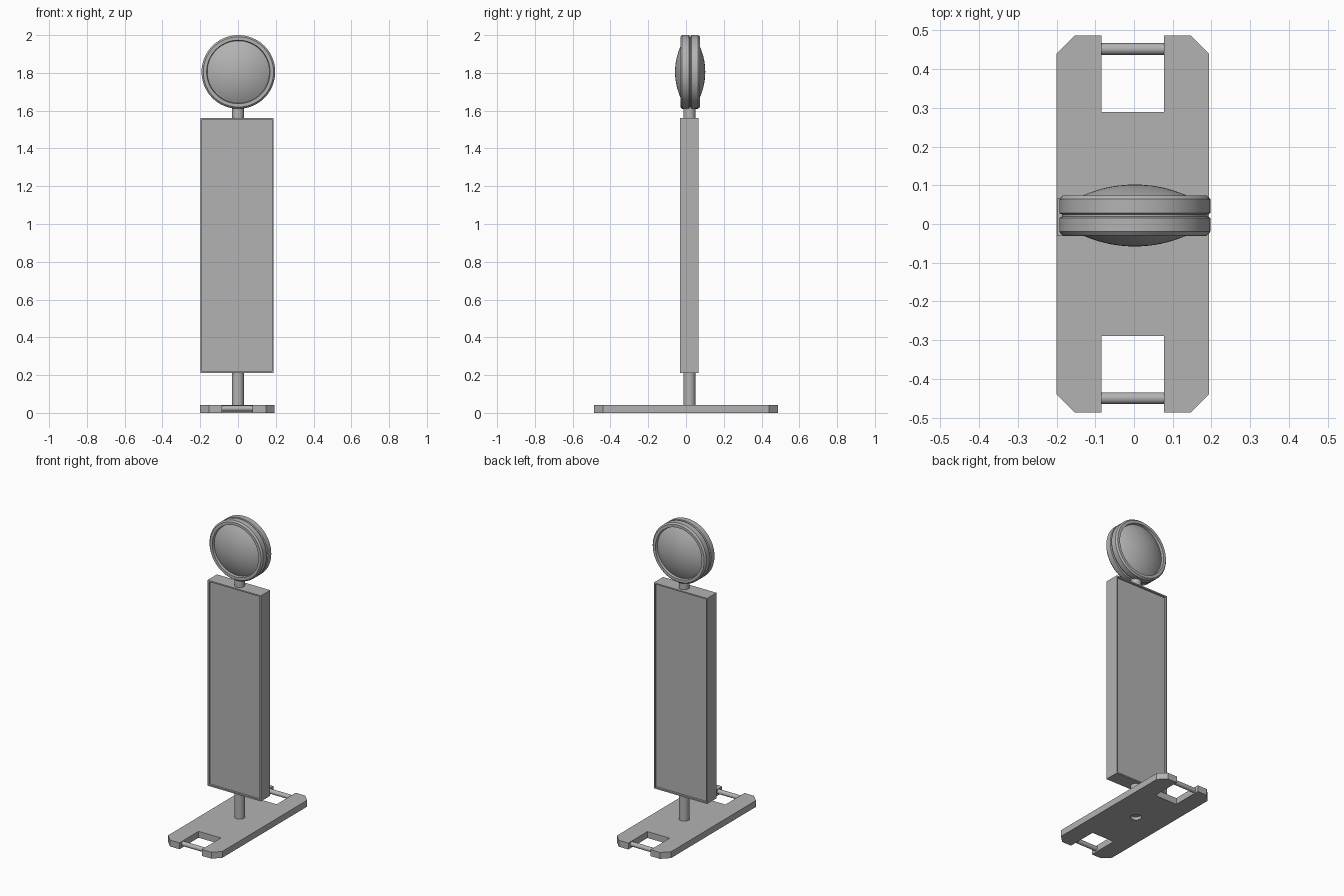
import bpy, bmesh, math
from mathutils import Matrix

cube = bpy.data.objects.get("Cube")
if cube:
    bpy.data.objects.remove(cube, do_unlink=True)

grey = bpy.data.materials.new("light_grey")
grey.use_nodes = True
colour = (0.45, 0.45, 0.45, 1)
grey.diffuse_color = colour
grey.node_tree.nodes["Principled BSDF"].inputs["Base Color"].default_value = colour


def finish(name, bm, smooth=False):
    bmesh.ops.recalc_face_normals(bm, faces=bm.faces)
    mesh = bpy.data.meshes.new(name)
    bm.to_mesh(mesh)
    bm.free()
    mesh.materials.append(grey)
    ob = bpy.data.objects.new(name, mesh)
    bpy.context.collection.objects.link(ob)
    if smooth:
        bpy.ops.object.select_all(action='DESELECT')
        ob.select_set(True)
        bpy.context.view_layer.objects.active = ob
        bpy.ops.object.shade_smooth_by_angle(angle=math.radians(30))
    return ob


def cylinder(name, radius, length, centre, axis='Z'):
    bm = bmesh.new()
    turn = Matrix.Rotation(math.pi / 2, 4, 'Y') if axis == 'X' else Matrix()
    bmesh.ops.create_cone(bm, cap_ends=True, segments=32, radius1=radius, radius2=radius,
                          depth=length, matrix=Matrix.Translation(centre) @ turn)
    return finish(name, bm, True)


def lathe(name, profile, centre, segments=64):
    """Spin (radius, y) points about the y axis."""
    bm = bmesh.new()
    verts = [bm.verts.new((r, y, 0)) for r, y in profile]
    edges = [bm.edges.new(pair) for pair in zip(verts, verts[1:])]
    bmesh.ops.spin(bm, geom=verts + edges, cent=(0, 0, 0), axis=(0, 1, 0),
                   angle=math.tau, steps=segments)
    bmesh.ops.remove_doubles(bm, verts=bm.verts, dist=0.0001)
    bmesh.ops.translate(bm, verts=bm.verts, vec=centre)
    return finish(name, bm, True)


# Base plate: chamfered corners and a handle notch at each end
mid, half_w, half_l, thick = -0.003, 0.197, 0.487, 0.042
cut, notch_w, notch_y = 0.047, 0.081, 0.289
quarter = [(half_w, half_l - cut), (half_w - cut, half_l), (notch_w, half_l), (notch_w, notch_y)]
right = [(x, -y) for x, y in reversed(quarter)] + quarter
outline = right + [(-x, y) for x, y in reversed(right)]
bm = bmesh.new()
face = bm.faces.new([bm.verts.new((x + mid, y, 0)) for x, y in outline])
top = bmesh.ops.extrude_face_region(bm, geom=[face])["geom"]
bmesh.ops.translate(bm, vec=(0, 0, thick),
                    verts=[v for v in top if isinstance(v, bmesh.types.BMVert)])
base = finish("base_plate", bm)

# Shallow socket under the base
socket = cylinder("socket_cutter", 0.032, 0.04, (0, 0.018, 0))
socket.hide_render = True
socket.hide_set(True)
mod = base.modifiers.new("socket", 'BOOLEAN')
mod.object = socket
mod.solver = 'EXACT'

# Carry handles
for name, y in (("front_handle", -0.45), ("back_handle", 0.452)):
    cylinder(name, 0.015, 2 * notch_w + 0.01, (mid, y, 0.023), 'X')

# Posts below and above the panel
cylinder("lower_post", 0.032, 0.2, (0, 0.018, 0.12))
cylinder("upper_post", 0.032, 0.09, (0, 0.018, 1.59))

# Sign panel with a recessed face on each side
bm = bmesh.new()
bmesh.ops.create_cube(bm, size=1, matrix=Matrix.Translation((-0.006, 0.018, 0.887))
                      @ Matrix.Diagonal((0.387, 0.097, 1.35, 1)))
bm.normal_update()
for face in [f for f in bm.faces if abs(f.normal.y) > 0.9]:
    inward = -0.013 if face.normal.y > 0 else 0.013
    bmesh.ops.inset_individual(bm, faces=[face], thickness=0.012)
    inner = bmesh.ops.extrude_discrete_faces(bm, faces=[face])["faces"][0]
    bmesh.ops.translate(bm, verts=inner.verts, vec=(0, inward, 0))
finish("sign_panel", bm)

# Lamp: a two-part ring housing with a domed lens on each side
lamp = (0.002, 0.022, 1.805)
rim = [(0.164, 0.032), (0.168, 0.052), (0.186, 0.052), (0.195, 0.042),
       (0.195, 0.006), (0.188, 0.003)]
housing = rim + [(r, -y) for r, y in reversed(rim)]
lathe("lamp_housing", housing, lamp)

lens_r, rise, seat = 0.165, 0.044, 0.036
ball = (lens_r ** 2 + rise ** 2) / (2 * rise)
sweep = math.asin(lens_r / ball)
for name, side in (("front_lens", -1), ("back_lens", 1)):
    dome = [(ball * math.sin(sweep * i / 12),
             side * (seat + rise - ball + ball * math.cos(sweep * i / 12)))
            for i in range(13)]
    lathe(name, dome, lamp)
